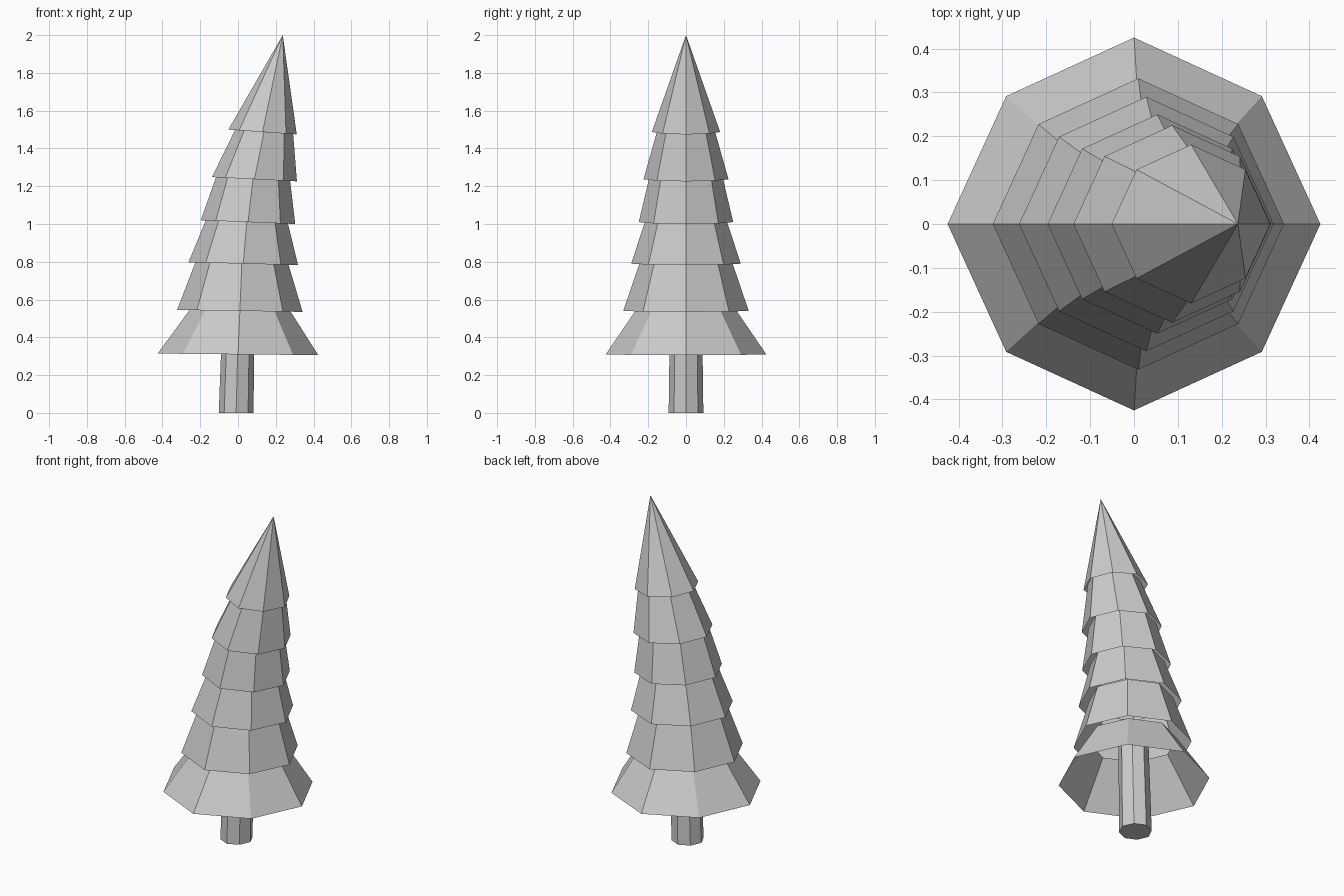
import bpy, bmesh
from math import sin, cos, pi

if "Cube" in bpy.data.objects:
    bpy.data.objects.remove(bpy.data.objects["Cube"])

SIDES = 8


def ring(bm, cx, z, r, tilt):
    """Octagon of vertices, leaning down towards +x by slope tilt."""
    verts = []
    for i in range(SIDES):
        a = 2 * pi * i / SIDES
        rad = r * (0.97 if i % 2 else 1.0)
        x = rad * cos(a)
        verts.append(bm.verts.new((cx + x, rad * sin(a), z - tilt * x)))
    return verts


def bridge(bm, low, high):
    for i in range(SIDES):
        j = (i + 1) % SIDES
        bm.faces.new((low[i], low[j], high[j], high[i]))


def finish(bm, name):
    mesh = bpy.data.meshes.new(name)
    bm.to_mesh(mesh)
    bm.free()
    bpy.context.collection.objects.link(bpy.data.objects.new(name, mesh))


# Trunk, capped at both ends
bm = bmesh.new()
low = ring(bm, -0.01, 0.0, 0.092, 0.0)
high = ring(bm, 0.005, 0.6, 0.084, 0.0)
bridge(bm, low, high)
bm.faces.new(low[::-1])
bm.faces.new(high)
finish(bm, "trunk")

# Branch tiers: hollow skirts; (rim cx, z, r), (top cx, z, r), tilt
tiers = [
    ((0.00, 0.31, 0.425), (0.01, 0.54, 0.268), 0.01),
    ((0.01, 0.54, 0.332), (0.02, 0.787, 0.248), 0.016),
    ((0.028, 0.79, 0.29), (0.046, 1.01, 0.218), 0.026),
    ((0.053, 1.01, 0.25), (0.079, 1.235, 0.197), 0.04),
    ((0.087, 1.237, 0.225), (0.137, 1.485, 0.155), 0.05),
]
for n, (rim, top, tilt) in enumerate(tiers, 1):
    # Carry the skirt a little way up inside the next tier
    tucked = [a + (b - a) * 1.12 for a, b in zip(rim, top)]
    bm = bmesh.new()
    bridge(bm, ring(bm, *rim, tilt), ring(bm, *tucked, tilt))
    finish(bm, f"branch_tier_{n}")

# Pointed crown
bm = bmesh.new()
rim = ring(bm, 0.13, 1.487, 0.181, 0.07)
tip = bm.verts.new((0.237, 0, 2.0))
for i in range(SIDES):
    bm.faces.new((rim[i], rim[(i + 1) % SIDES], tip))
finish(bm, "crown")
